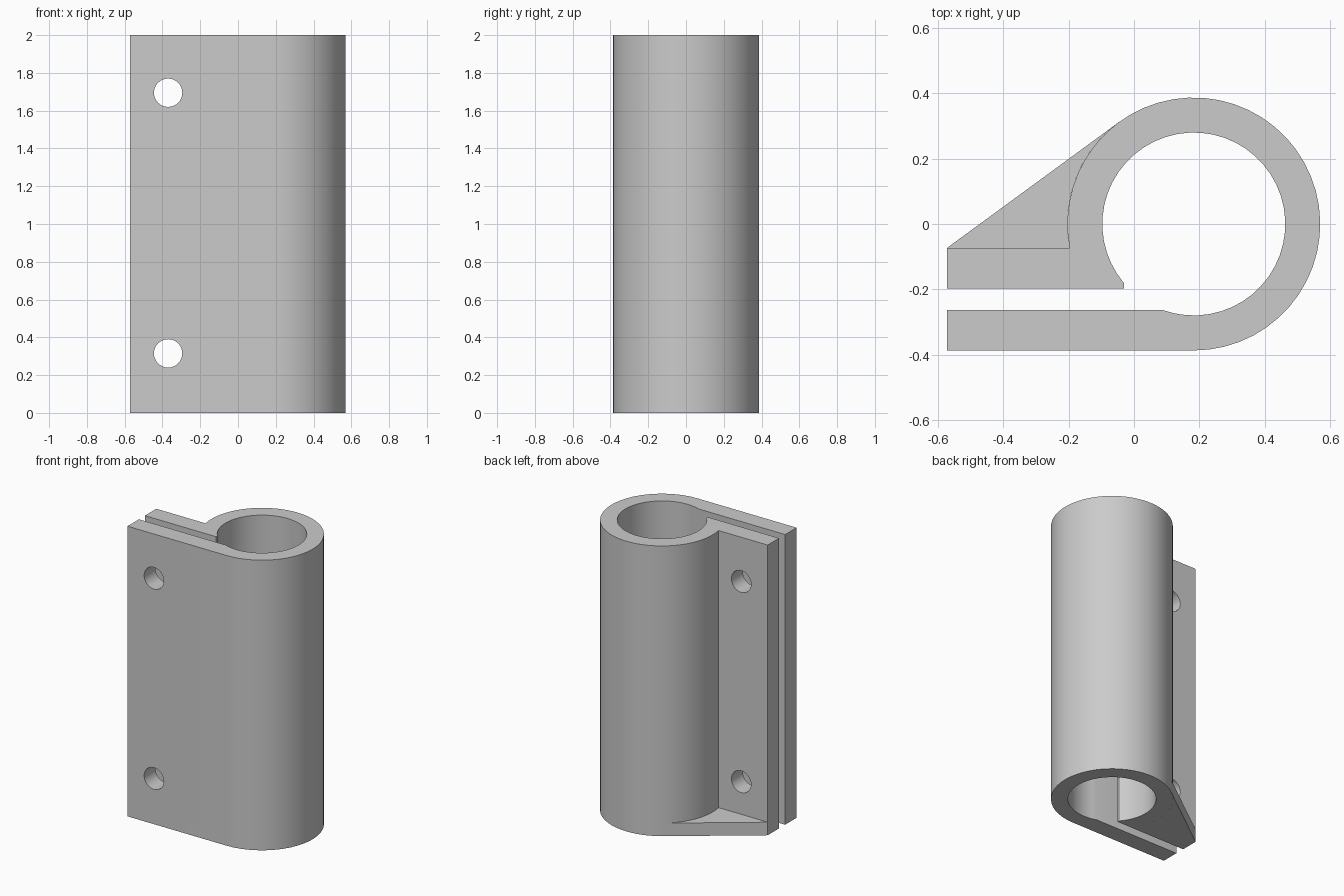
import bpy, bmesh
from math import sin, cos, radians, degrees, asin, acos, atan2, hypot

cube = bpy.data.objects.get("Cube")
if cube:
    bpy.data.objects.remove(cube, do_unlink=True)

grey = bpy.data.materials.new("plain grey")
grey.use_nodes = True
grey.diffuse_color = (0.6, 0.6, 0.6, 1)
grey.node_tree.nodes["Principled BSDF"].inputs["Base Color"].default_value = (0.6, 0.6, 0.6, 1)

HEIGHT = 2.0
CX = 0.183                      # tube axis
R_OUT, R_IN = 0.387, 0.28       # tube radii
END = -0.572                    # free end of the flanges
BACK_Y, SLOT_BACK, SLOT_FRONT = -0.073, -0.197, -0.263
LIP_X = -0.03                   # inner end of the back flange


def arc(radius, start, end, steps):
    """Points on the tube circle between two angles in degrees."""
    angles = [radians(start + (end - start) * i / steps) for i in range(steps + 1)]
    return [(CX + radius * cos(a), radius * sin(a)) for a in angles]


def extrude(name, outline, height):
    bm = bmesh.new()
    base = bm.faces.new([bm.verts.new((x, y, 0)) for x, y in outline])
    top = bmesh.ops.extrude_face_region(bm, geom=[base])["geom"]
    verts = [v for v in top if isinstance(v, bmesh.types.BMVert)]
    bmesh.ops.translate(bm, verts=verts, vec=(0, 0, height))
    bmesh.ops.recalc_face_normals(bm, faces=bm.faces)
    mesh = bpy.data.meshes.new(name)
    bm.to_mesh(mesh)
    bm.free()
    mesh.materials.append(grey)
    obj = bpy.data.objects.new(name, mesh)
    bpy.context.collection.objects.link(obj)
    return obj


def activate(obj):
    bpy.ops.object.select_all(action="DESELECT")
    obj.select_set(True)
    bpy.context.view_layer.objects.active = obj


# Split tube with two parallel flanges, as one continuous profile
join = 180 - degrees(asin(BACK_Y / R_OUT))
lip = 360 - degrees(acos((LIP_X - CX) / R_IN))
slot = degrees(asin(SLOT_FRONT / R_IN))
profile = [(END, -R_OUT)]
profile += arc(R_OUT, -90, join, 40)
profile += [(END, BACK_Y), (END, SLOT_BACK), (LIP_X, SLOT_BACK)]
profile += arc(R_IN, lip, -180 - slot, 44)
profile += [(END, SLOT_FRONT)]
clamp = extrude("clamp_body", profile, HEIGHT)

# Bolt holes through both flanges
for z in (0.315, 1.695):
    bpy.ops.mesh.primitive_cylinder_add(vertices=32, radius=0.075, depth=1,
                                        location=(-0.37, -0.25, z),
                                        rotation=(radians(90), 0, 0))
    cutter = bpy.context.object
    cutter.name = "bolt_hole_cutter"
    cutter.hide_render = True
    cutter.data.materials.append(grey)
    mod = clamp.modifiers.new("bolt_hole", "BOOLEAN")
    mod.operation, mod.solver, mod.object = "DIFFERENCE", "EXACT", cutter
    activate(clamp)
    bpy.ops.object.modifier_apply(modifier=mod.name)
    bpy.data.objects.remove(cutter, do_unlink=True)

# Thin triangular foot gusset, tangent to the tube
dx, dy = END - CX, BACK_Y
tangent = degrees(atan2(dy, dx)) % 360 - degrees(acos(R_OUT / hypot(dx, dy)))
gusset = extrude("foot_gusset", [(END, BACK_Y)] + arc(R_OUT, join, tangent, 10), 0.09)

for obj in (clamp, gusset):
    activate(obj)
    bpy.ops.object.shade_smooth_by_angle(angle=radians(30))
